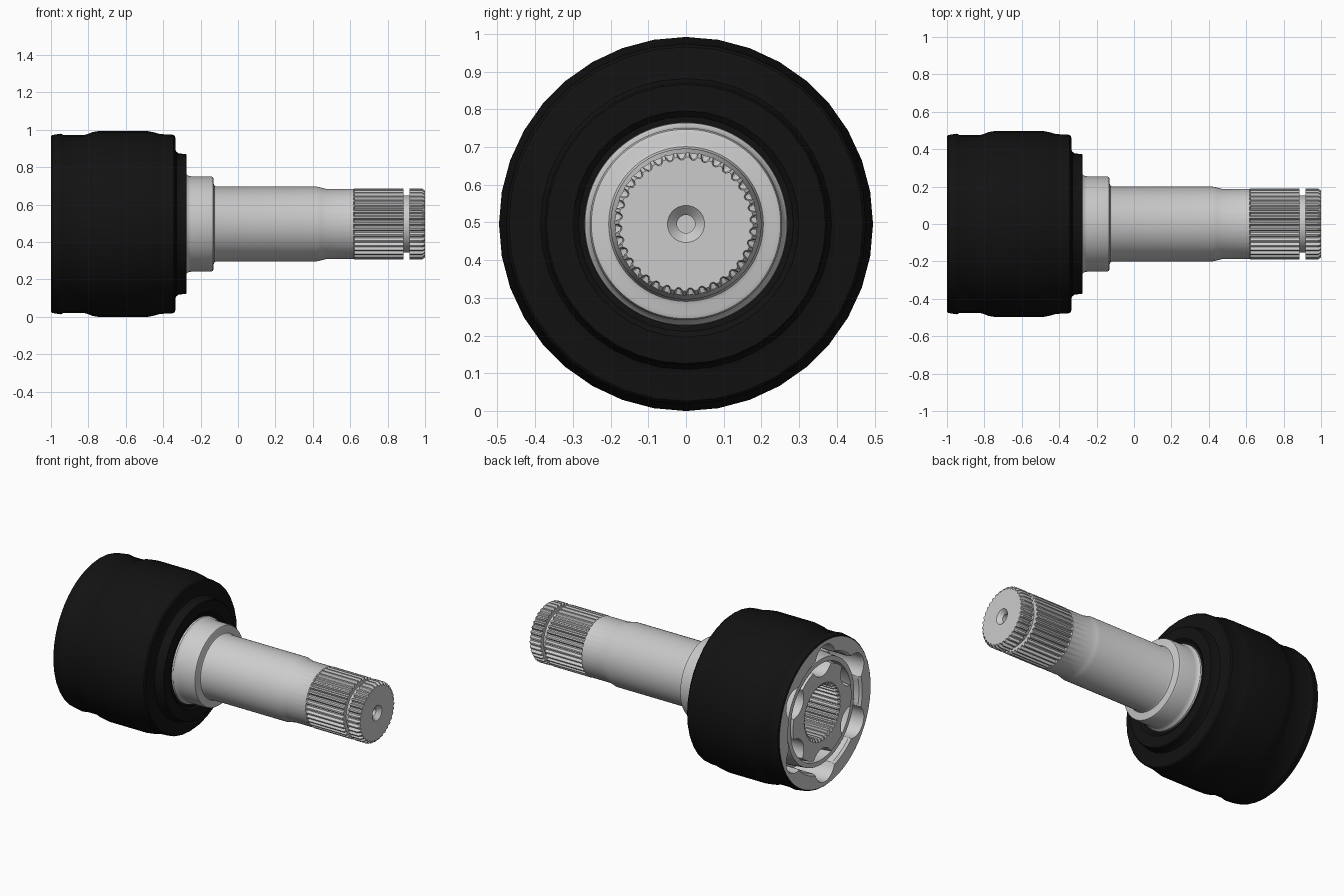
import bpy, bmesh
from math import sin, cos, sqrt, pi, radians

if "Cube" in bpy.data.objects:
    bpy.data.objects.remove(bpy.data.objects["Cube"])

CZ = 0.496          # height of the joint axis
TRACKS = 6          # balls and ball grooves
BALL = 0.1
TEETH = 36

black = bpy.data.materials.new("black_coating")
black.diffuse_color = (0.006, 0.006, 0.006, 1)
black.use_nodes = True
black.node_tree.nodes["Principled BSDF"].inputs["Base Color"].default_value = black.diffuse_color


def loft(name, rows, n=72, closed=False, cap_start=False, cap_end=False, mat=None):
    """Rings along x; each row is (x, radius) where radius may be a function of (index, angle)."""
    bm = bmesh.new()
    rings = []
    for x, r in rows:
        ring = []
        for i in range(n):
            a = 2 * pi * i / n
            rr = r(i, a) if callable(r) else r
            ring.append(bm.verts.new((x, rr * sin(a), CZ + rr * cos(a))))
        rings.append(ring)
    pairs = list(zip(rings, rings[1:]))
    if closed:
        pairs.append((rings[-1], rings[0]))
    for p, q in pairs:
        for i in range(n):
            j = (i + 1) % n
            bm.faces.new((p[i], q[i], q[j], p[j]))
    if cap_start:
        bm.faces.new(rings[0])
    if cap_end:
        bm.faces.new(rings[-1][::-1])
    me = bpy.data.meshes.new(name)
    bm.to_mesh(me)
    bm.free()
    ob = bpy.data.objects.new(name, me)
    bpy.context.collection.objects.link(ob)
    if mat:
        me.materials.append(mat)
    return ob


def spline(hi, lo):
    return lambda i, a: hi if i % 4 < 2 else lo


def grooved(land, pitch, sign):
    """Round ball grooves cut outward (sign 1) or inward (sign -1) from a land radius."""
    step = 2 * pi / TRACKS

    def radius(i, a):
        d = (a + step / 2) % step - step / 2
        s = pitch * sin(d)
        if abs(s) >= BALL:
            return land
        g = pitch * cos(d) + sign * sqrt(BALL ** 2 - s * s)
        return max(land, g) if sign > 0 else min(land, g)
    return radius


# black outside of the bell housing
loft("housing_shell", [
    (-1.0, 0.468), (-0.995, 0.475), (-0.95, 0.483), (-0.935, 0.477), (-0.82, 0.477),
    (-0.80, 0.482), (-0.78, 0.491), (-0.75, 0.496), (-0.48, 0.496), (-0.45, 0.49),
    (-0.42, 0.482), (-0.39, 0.479), (-0.345, 0.477), (-0.337, 0.47), (-0.335, 0.46),
    (-0.335, 0.40), (-0.33, 0.386), (-0.315, 0.377), (-0.28, 0.374), (-0.275, 0.37),
    (-0.275, 0.30), (-0.288, 0.285), (-0.29, 0.25)], n=36, mat=black)

# grey rim and grooved cavity inside the bell
loft("outer_race", [
    (-0.36, 0.10), (-0.37, 0.20),
    (-0.42, grooved(0.27, 0.24, 1)), (-0.50, grooved(0.325, 0.29, 1)),
    (-0.60, grooved(0.36, 0.32, 1)), (-0.72, grooved(0.375, 0.335, 1)),
    (-0.86, grooved(0.37, 0.338, 1)), (-0.985, grooved(0.37, 0.338, 1)),
    (-1.0, grooved(0.382, 0.345, 1)), (-1.0, 0.468)], n=144, cap_start=True)

# ball cage
loft("ball_cage", [
    (-0.97, 0.342), (-0.85, 0.352), (-0.72, 0.356), (-0.60, 0.345), (-0.50, 0.315),
    (-0.50, 0.285), (-0.60, 0.315), (-0.72, 0.326), (-0.85, 0.322), (-0.97, 0.312)],
    closed=True)

# star-shaped inner race with a splined bore
bore = spline(0.18, 0.165)
loft("inner_race", [
    (-0.98, grooved(0.30, 0.335, -1)), (-0.85, grooved(0.316, 0.335, -1)),
    (-0.72, grooved(0.322, 0.335, -1)), (-0.60, grooved(0.31, 0.33, -1)),
    (-0.50, grooved(0.28, 0.32, -1)),
    (-0.50, bore), (-0.97, bore), (-0.98, 0.185)], n=144, closed=True)

# balls
for k in range(TRACKS):
    a = 2 * pi * k / TRACKS
    bpy.ops.mesh.primitive_uv_sphere_add(
        segments=24, ring_count=12, radius=BALL - 0.002,
        location=(-0.72, 0.335 * sin(a), CZ + 0.335 * cos(a)))
    bpy.context.object.name = f"ball_{k + 1}"

# stub shaft: collar, stem, splines, clip groove and centre hole
teeth = spline(0.19, 0.174)
tips = spline(0.178, 0.17)
loft("stub_shaft", [
    (-0.30, 0.27), (-0.278, 0.268), (-0.268, 0.259), (-0.25, 0.255), (-0.145, 0.255),
    (-0.134, 0.251), (-0.13, 0.24), (-0.13, 0.215), (-0.126, 0.205), (-0.115, 0.2),
    (0.42, 0.2), (0.445, 0.194), (0.47, 0.188), (0.618, 0.188),
    (0.622, teeth), (0.885, teeth), (0.885, 0.153), (0.917, 0.153), (0.917, teeth),
    (0.985, teeth), (1.0, tips),
    (1.0, 0.049), (0.975, 0.024), (0.92, 0.024)], n=TEETH * 4, cap_end=True)

# smooth shading with crisp edges
bpy.ops.object.select_all(action='SELECT')
bpy.context.view_layer.objects.active = bpy.data.objects["stub_shaft"]
bpy.ops.object.shade_smooth_by_angle(angle=radians(30))
